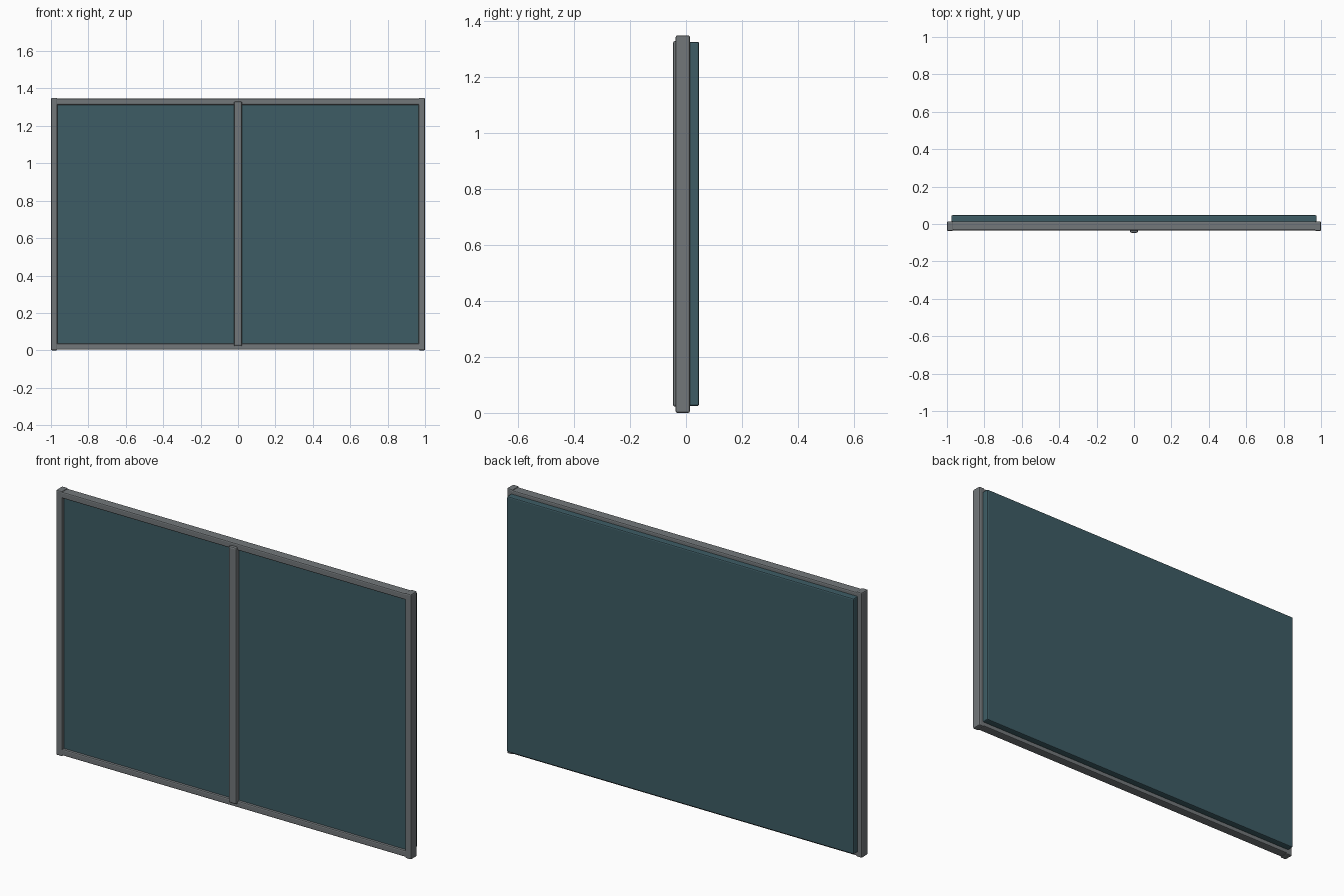
import bpy, bmesh

if "Cube" in bpy.data.objects:
    bpy.data.objects.remove(bpy.data.objects["Cube"])


def material(name, rgb):
    m = bpy.data.materials.new(name)
    m.diffuse_color = (*rgb, 1.0)
    m.use_nodes = True
    m.node_tree.nodes["Principled BSDF"].inputs["Base Color"].default_value = m.diffuse_color
    return m


metal = material("grey metal", (0.17, 0.185, 0.195))
glass = material("dark teal glass", (0.048, 0.108, 0.13))


def bar(name, x, y, z, mat, bevel):
    """Bevelled box given as (min, max) along each axis."""
    bm = bmesh.new()
    bmesh.ops.create_cube(bm, size=1)
    for v in bm.verts:
        v.co = [r[0] if c < 0 else r[1] for c, r in zip(v.co, (x, y, z))]
    bmesh.ops.bevel(bm, geom=bm.edges[:], offset=bevel, segments=2,
                    profile=0.5, affect='EDGES')
    me = bpy.data.meshes.new(name)
    bm.to_mesh(me)
    bm.free()
    me.materials.append(mat)
    ob = bpy.data.objects.new(name, me)
    bpy.context.collection.objects.link(ob)
    return ob


# Glass slab set into the frame and standing proud at the back
bar("glass_panel", (-0.977, 0.977), (-0.022, 0.047), (0.025, 1.327), glass, 0.006)

# Side posts, slightly taller than the rails
for side, x in (("left", (-1.0, -0.966)), ("right", (0.966, 1.0))):
    bar(side + "_post", x, (-0.037, 0.014), (0.0, 1.35), metal, 0.006)

# Top and bottom rails
for side, z in (("bottom", (0.004, 0.037)), ("top", (1.313, 1.346))):
    bar(side + "_rail", (-0.99, 0.99), (-0.034, 0.014), z, metal, 0.006)

# Centre mullion on the front face
bar("centre_mullion", (-0.022, 0.022), (-0.047, -0.005), (0.022, 1.33), metal, 0.008)
